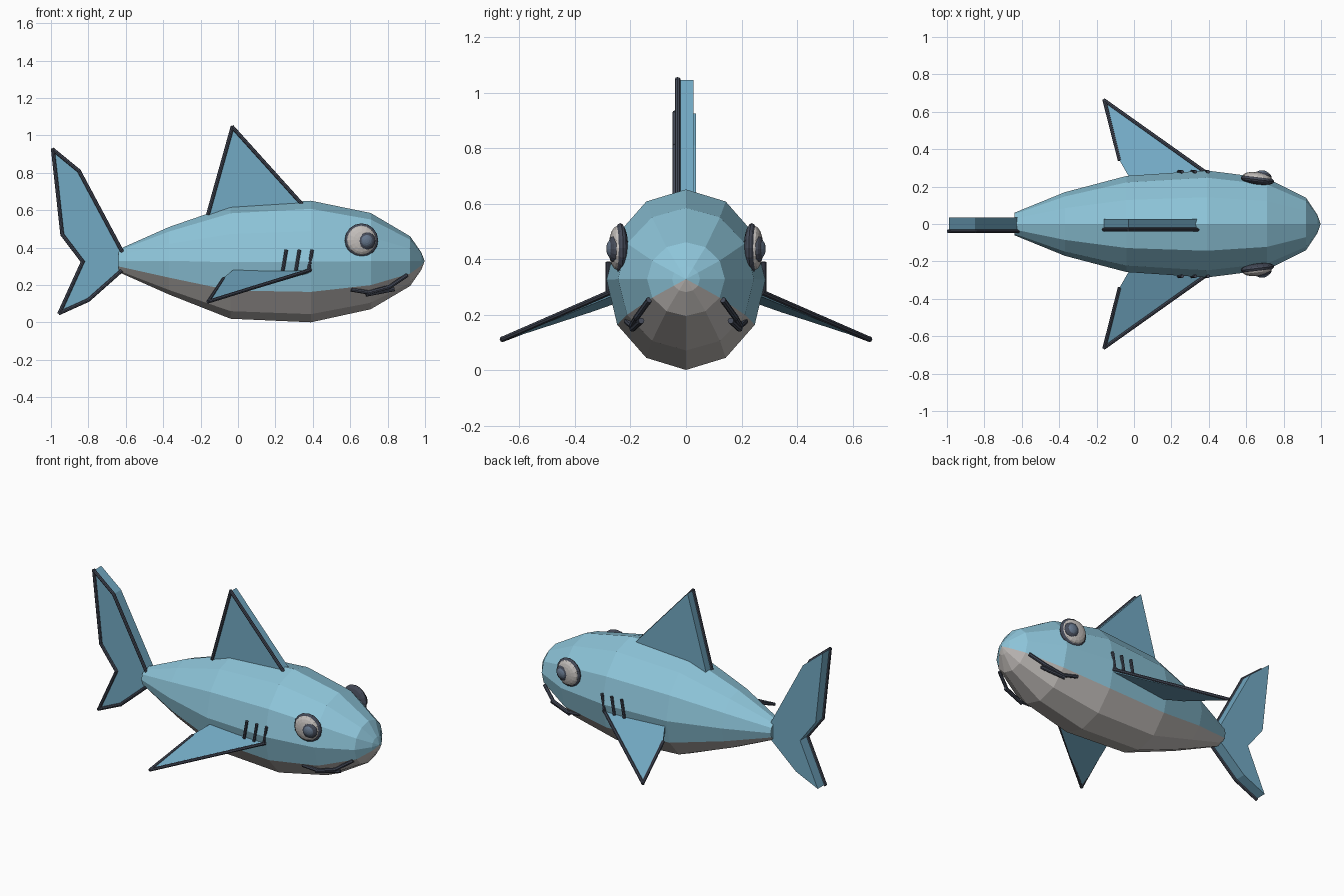
import bpy, bmesh
from math import sin, cos, pi
from mathutils import Vector, Matrix

if "Cube" in bpy.data.objects:
    bpy.data.objects.remove(bpy.data.objects["Cube"])


def mat(name, rgb):
    m = bpy.data.materials.new(name)
    m.diffuse_color = (*rgb, 1)
    m.use_nodes = True
    m.node_tree.nodes["Principled BSDF"].inputs["Base Color"].default_value = m.diffuse_color
    return m


BLUE = mat("skin_blue", (0.27, 0.56, 0.70))
FIN = mat("fin_blue", (0.17, 0.40, 0.55))
BELLY = mat("belly_grey", (0.55, 0.52, 0.50))
DARK = mat("outline_dark", (0.06, 0.07, 0.10))
WHITE = mat("eye_white", (0.55, 0.52, 0.50))
IRIS = mat("eye_iris", (0.13, 0.18, 0.26))


def finish(name, bm, *mats):
    bmesh.ops.recalc_face_normals(bm, faces=bm.faces)
    me = bpy.data.meshes.new(name)
    bm.to_mesh(me)
    bm.free()
    for m in mats:
        me.materials.append(m)
    ob = bpy.data.objects.new(name, me)
    bpy.context.collection.objects.link(ob)
    return ob


def prism(name, a, b, m):
    """Solid between two matching point loops."""
    bm = bmesh.new()
    va = [bm.verts.new(p) for p in a]
    vb = [bm.verts.new(p) for p in b]
    n = len(va)
    bm.faces.new(va)
    bm.faces.new(vb[::-1])
    for i in range(n):
        j = (i + 1) % n
        bm.faces.new((va[i], vb[i], vb[j], va[j]))
    return finish(name, bm, m)


def rods(name, paths, r=0.01):
    """Thin dark round rods following each path."""
    bm = bmesh.new()
    for path in paths:
        for p, q in zip(path, path[1:]):
            p, q = Vector(p), Vector(q)
            d = q - p
            rot = d.to_track_quat('Z', 'Y').to_matrix().to_4x4()
            bmesh.ops.create_cone(bm, cap_ends=True, segments=8, radius1=r, radius2=r,
                                  depth=d.length + r,
                                  matrix=Matrix.Translation((p + q) / 2) @ rot)
    return finish(name, bm, DARK)


# Body: twelve-sided rings along x (x, centre z, half width, half height)
stations = [(-0.64, 0.33, 0.06, 0.06), (-0.37, 0.33, 0.17, 0.18), (-0.04, 0.322, 0.257, 0.302),
            (0.39, 0.326, 0.286, 0.325), (0.71, 0.328, 0.245, 0.257),
            (0.92, 0.328, 0.14, 0.133), (0.98, 0.328, 0.05, 0.047)]
bm = bmesh.new()
rings = [[bm.verts.new((x, w * cos(k * pi / 6), z + h * sin(k * pi / 6))) for k in range(12)]
         for x, z, w, h in stations]
bm.faces.new(rings[0])
tip = bm.verts.new((0.998, 0, 0.328))
for k in range(12):
    j = (k + 1) % 12
    strip = [bm.faces.new((a[k], a[j], b[j], b[k])) for a, b in zip(rings, rings[1:])]
    strip.append(bm.faces.new((rings[-1][k], rings[-1][j], tip)))
    for f in strip:
        f.material_index = 1 if 7 <= k <= 10 else 0
finish("body", bm, BLUE, BELLY)


def flat_fin(name, pts, half, edge):
    """Upright fin with an outline on the near side."""
    prism(name, [(x, -half, z) for x, z in pts], [(x, half, z) for x, z in pts], FIN)
    rods(name + "_outline", [[(x, -half - 0.003, z) for x, z in edge]])


# Dorsal fin
dorsal = [(-0.16, 0.58), (-0.03, 1.045), (0.34, 0.635)]
flat_fin("dorsal_fin", dorsal + [(0.3, 0.55), (-0.1, 0.5)], 0.027, dorsal)

# Tail fin
tail = [(-0.62, 0.38), (-0.85, 0.81), (-0.99, 0.925), (-0.94, 0.47), (-0.83, 0.325),
        (-0.955, 0.05), (-0.80, 0.12), (-0.625, 0.275)]
flat_fin("tail_fin", tail, 0.036, tail)

for side, s in (("near", -1), ("far", 1)):
    def S(pts):
        return [(x, y * s, z) for x, y, z in pts]

    # Pectoral fins: tapering wedge
    top = [(0.38, 0.27, 0.28), (-0.16, 0.665, 0.112), (-0.08, 0.345, 0.238),
           (-0.02, 0.24, 0.285), (0.3, 0.2, 0.30)]
    drop = [0.015, 0.008, 0.03, 0.04, 0.035]
    prism("pectoral_fin_" + side, S(top),
          S([(x, y, z - d) for (x, y, z), d in zip(top, drop)]), FIN)
    rods("pectoral_outline_" + side, [S([(0.385, 0.275, 0.28), (-0.158, 0.66, 0.112),
                                         (-0.078, 0.345, 0.232)])])

    # Gill slits
    rods("gills_" + side, [S([(x, 0.28, 0.28), (x + 0.018, 0.28, 0.385)])
                           for x in (0.24, 0.31, 0.378)], 0.009)

    # Mouth lines
    rods("mouth_" + side, [S([(0.61, 0.212, 0.175), (0.70, 0.195, 0.16), (0.81, 0.178, 0.19),
                              (0.90, 0.135, 0.25)]),
                           S([(0.69, 0.192, 0.15), (0.83, 0.162, 0.177)])], 0.011)

    # Eyes: stacked flattened spheres (x, y, z, radius, half depth)
    for part, x, y, z, r, d, m in (("eye_rim", 0.66, 0.237, 0.44, 0.09, 0.027, DARK),
                                   ("eye_white", 0.66, 0.25, 0.44, 0.078, 0.027, WHITE),
                                   ("eye_iris", 0.685, 0.257, 0.437, 0.05, 0.025, DARK),
                                   ("eye_pupil", 0.687, 0.262, 0.437, 0.038, 0.025, IRIS)):
        bm = bmesh.new()
        bmesh.ops.create_uvsphere(
            bm, u_segments=16, v_segments=10, radius=1,
            matrix=Matrix.Translation((x, y * s, z)) @ Matrix.Rotation(-0.12 * s, 4, 'Z')
            @ Matrix.Diagonal((r, d, r, 1)) @ Matrix.Rotation(pi / 2, 4, 'X'))
        finish(part + "_" + side, bm, m)
